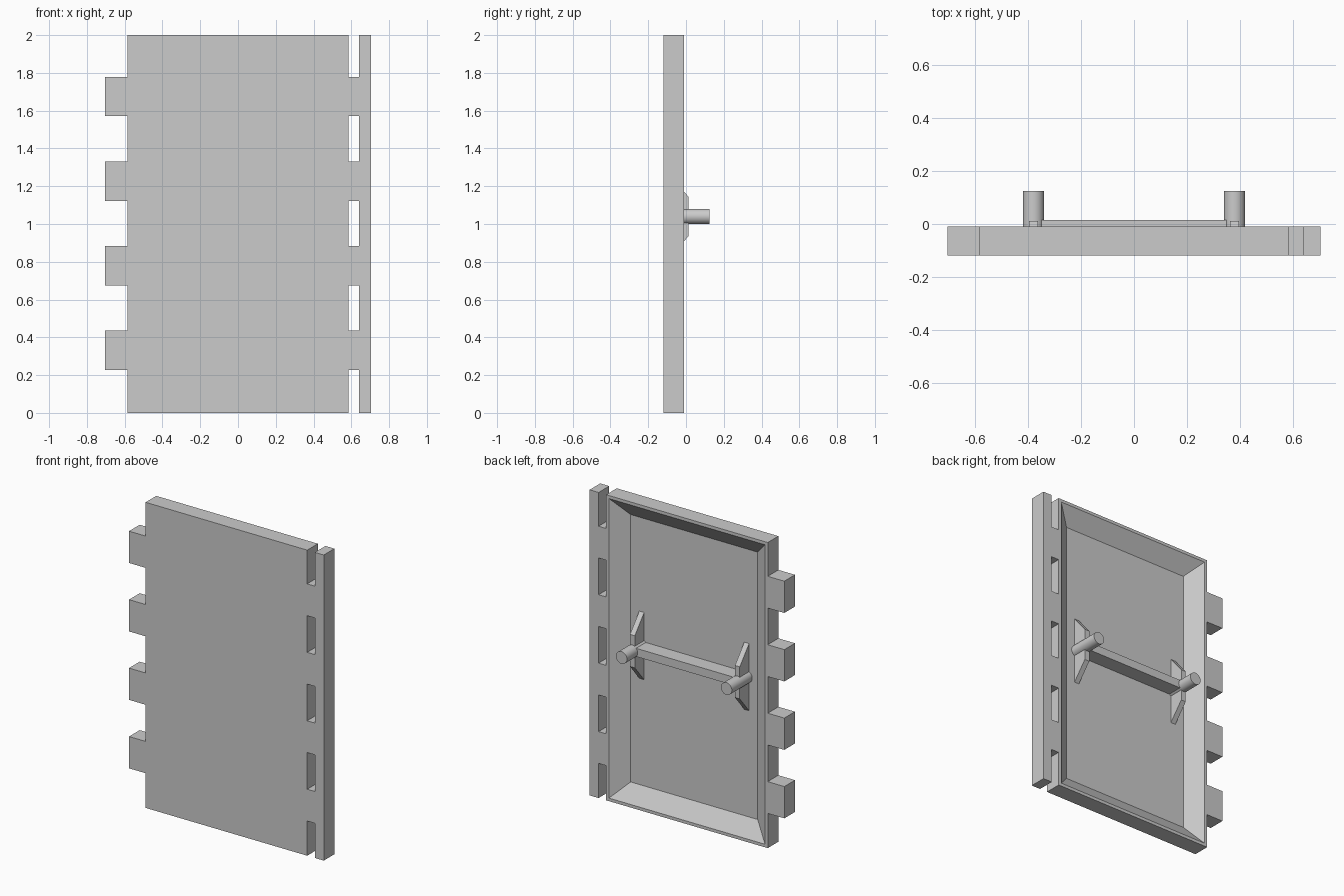
import bpy
import bmesh
import math

default = bpy.data.objects.get("Cube")
if default:
    bpy.data.objects.remove(default, do_unlink=True)

grey = bpy.data.materials.new("light_grey")
grey.use_nodes = True
grey.diffuse_color = (0.6, 0.6, 0.6, 1)
grey.node_tree.nodes["Principled BSDF"].inputs["Base Color"].default_value = (0.6, 0.6, 0.6, 1)

FRONT, BACK, FLOOR = -0.12, -0.01, -0.085
HALF_W, HEIGHT = 0.585, 2.0
HANDLE_Z = 1.04


def finish(name, bm):
    bmesh.ops.recalc_face_normals(bm, faces=bm.faces)
    mesh = bpy.data.meshes.new(name)
    bm.to_mesh(mesh)
    bm.free()
    mesh.materials.append(grey)
    obj = bpy.data.objects.new(name, mesh)
    bpy.context.collection.objects.link(obj)
    return obj


def box_bm(x, y, z):
    bm = bmesh.new()
    bmesh.ops.create_cube(bm, size=1)
    for v in bm.verts:
        for axis, (lo, hi) in enumerate((x, y, z)):
            v.co[axis] = lo if v.co[axis] < 0 else hi
    return bm


def box(name, x, y, z):
    return finish(name, box_bm(x, y, z))


# Door panel: thin rim at the back, sloping walls down to a recessed floor
bm = box_bm((-HALF_W, HALF_W), (FRONT, BACK), (0, HEIGHT))
bm.normal_update()
back = max(bm.faces, key=lambda f: f.calc_center_median().y)
bmesh.ops.inset_region(bm, faces=[back], thickness=0.02, use_even_offset=True)
bmesh.ops.inset_region(bm, faces=[back], thickness=0.105, use_even_offset=True)
for v in back.verts:
    v.co.y = FLOOR
finish("door_panel", bm)

# Locking tabs on one edge, matching bridges to the post on the other
for i in range(4):
    z0 = 0.227 + i * 0.448
    span = (z0, z0 + 0.208)
    box(f"edge_tab_{i + 1}", (-0.705, -HALF_W), (FRONT, BACK), span)
    box(f"post_bridge_{i + 1}", (HALF_W, 0.64), (FRONT, BACK), span)
box("edge_post", (0.64, 0.705), (FRONT, BACK), (0, HEIGHT))

# Cross bar between the handle mounts
box("cross_bar", (-0.37, 0.37), (FLOOR, 0.015), (HANDLE_Z - 0.027, HANDLE_Z + 0.027))

for side, x in (("right", -0.38), ("left", 0.38)):
    # Tapered bracket rising from the recessed floor
    bm = bmesh.new()
    profile = [(FLOOR, -0.22), (0.012, -0.105), (0.012, 0.105), (FLOOR, 0.22)]
    face = bm.faces.new([bm.verts.new((x - 0.0175, y, HANDLE_Z + z)) for y, z in profile])
    out = bmesh.ops.extrude_face_region(bm, geom=[face])
    for v in out["geom"]:
        if isinstance(v, bmesh.types.BMVert):
            v.co.x += 0.035
    finish(f"{side}_bracket", bm)

    # Round handle peg
    bpy.ops.mesh.primitive_cylinder_add(
        vertices=32, radius=0.04, depth=0.125 - FLOOR,
        location=(x, (0.125 + FLOOR) / 2, HANDLE_Z), rotation=(math.pi / 2, 0, 0))
    peg = bpy.context.object
    peg.name = f"{side}_handle_peg"
    peg.data.materials.append(grey)
    bpy.ops.object.shade_smooth_by_angle(angle=math.radians(40))
